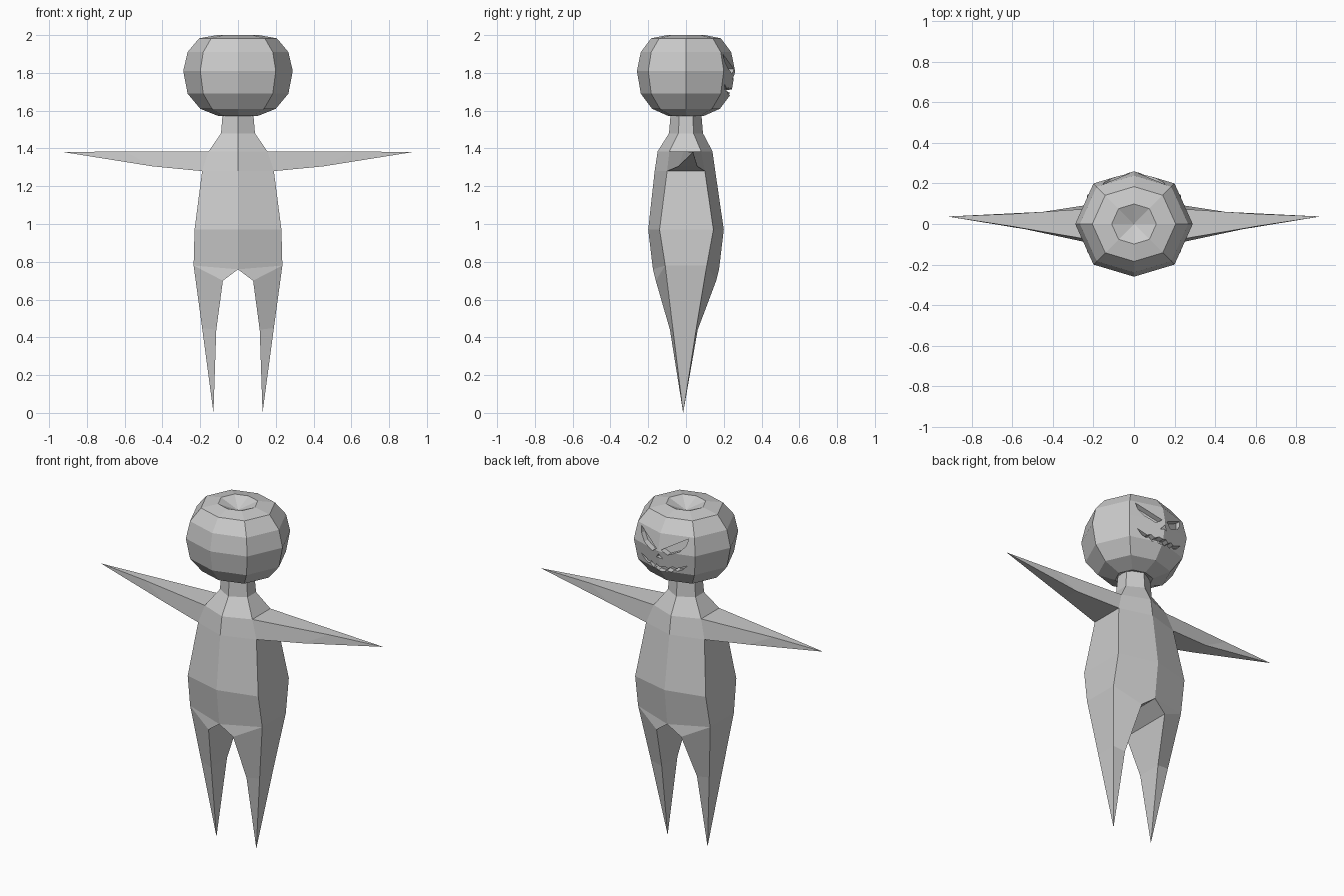
import bpy, bmesh

if "Cube" in bpy.data.objects:
    bpy.data.objects.remove(bpy.data.objects["Cube"])

def finish(bm, name):
    bmesh.ops.recalc_face_normals(bm, faces=bm.faces[:])
    me = bpy.data.meshes.new(name)
    bm.to_mesh(me)
    bm.free()
    ob = bpy.data.objects.new(name, me)
    bpy.context.collection.objects.link(ob)
    return ob

def bridge(bm, a, b, skip=(), closed=True):
    n = len(a)
    for i in range(n if closed else n - 1):
        if i not in skip:
            j = (i + 1) % n
            bm.faces.new((a[i], a[j], b[j], b[i]))

def fan(bm, ring, tip):
    for i in range(len(ring)):
        bm.faces.new((ring[i], ring[(i + 1) % len(ring)], tip))

# Body: right half is built, then mirrored
bm = bmesh.new()
V = lambda x, y, z: bm.verts.new((x, y, z))
# z, front y, side x, side front y, side back y, back y
levels = [(1.60, -.08, .08, -.035, .035, .08),
          (1.48, -.09, .09, -.04, .04, .09),
          (1.385, -.15, .155, -.088, .08, .14),
          (1.28, -.166, .19, -.10, .10, .155),
          (.97, -.20, .23, -.14, .145, .20),
          (.78, -.175, .235, -.11, .11, .175)]
rings = []
for z, fy, sx, sf, sb, by in levels:
    cz = .76 if z == .78 else z
    rings.append([V(0, fy, cz), V(sx, sf, z), V(sx, sb, z), V(0, by, cz)])
for k in range(5):
    bridge(bm, rings[k], rings[k + 1], skip=(1,) if k == 2 else (), closed=False)
bm.faces.new(rings[0])

# Arm grows out of the open side between shoulder and armpit
root = [rings[2][1], rings[2][2], rings[3][2], rings[3][1]]
mid = [V(.60, -.012, 1.385), V(.60, .05, 1.385), V(.45, .06, 1.305), V(.45, -.04, 1.305)]
bridge(bm, root, mid)
fan(bm, mid, V(.92, .037, 1.38))

# Leg and crotch
cf, of, ob_, cb = rings[5]
inf, inb = V(.08, -.16, .70), V(.08, .16, .70)
bm.faces.new((cf, of, inf))
bm.faces.new((cb, ob_, inb))
bm.faces.new((cf, inf, inb, cb))
knee = [V(.115, -.085, .44), V(.19, -.07, .45), V(.19, .055, .45), V(.115, .062, .44)]
bridge(bm, [inf, of, ob_, inb], knee)
fan(bm, knee, V(.13, -.015, 0))
bmesh.ops.mirror(bm, geom=bm.verts[:] + bm.edges[:] + bm.faces[:], axis='X', merge_dist=.0005)
bmesh.ops.remove_doubles(bm, verts=bm.verts[:], dist=.0005)
finish(bm, "body")

# Head: eight-sided rings with a dimple at both ends
bm = bmesh.new()
octagon = [(.29, 0), (.2, .2), (0, .26), (-.2, .2), (-.29, 0), (-.2, -.2), (0, -.26), (.2, -.2)]
profile = [(1.572, .36), (1.61, .69), (1.69, .92), (1.81, 1), (1.91, .92), (1.983, .71), (2.0, .38)]
rings = [[V(x * s, y * s, z) for x, y in octagon] for z, s in profile]
for a, b in zip(rings, rings[1:]):
    bridge(bm, a, b)
fan(bm, rings[0], V(0, 0, 1.60))
fan(bm, rings[-1], V(0, 0, 1.955))
head = finish(bm, "head")

# Carved face: half outlines (x, z), cut on each side
eye = [(.155, 1.90), (.015, 1.82), (.05, 1.795), (.115, 1.823), (.145, 1.86)]
nose = [(0, 1.795), (.022, 1.765), (0, 1.77)]
mouth = [(0, 1.712), (.025, 1.72), (.045, 1.709), (.07, 1.724), (.09, 1.716), (.15, 1.742),
         (.12, 1.712), (.095, 1.70), (.08, 1.707), (.06, 1.688), (.035, 1.698), (.02, 1.684), (0, 1.684)]

for side in (1, -1):
    bm = bmesh.new()
    for outline in (eye, nose, mouth):
        floor = lambda x, z: .228 - .3 * x - .2 * abs(z - 1.81)
        back = [V(side * x, floor(x, z), z) for x, z in outline]
        front = [V(side * x, .4, z) for x, z in outline]
        bridge(bm, back, front)
        bm.faces.new(back)
        bm.faces.new(front)
    cutter = finish(bm, "face_cutter")
    cutter.hide_render = True
    mod = head.modifiers.new("carve", 'BOOLEAN')
    mod.operation = 'DIFFERENCE'
    mod.solver = 'EXACT'
    mod.object = cutter
    bpy.context.view_layer.objects.active = head
    bpy.ops.object.modifier_apply(modifier=mod.name)
    bpy.data.objects.remove(cutter)
